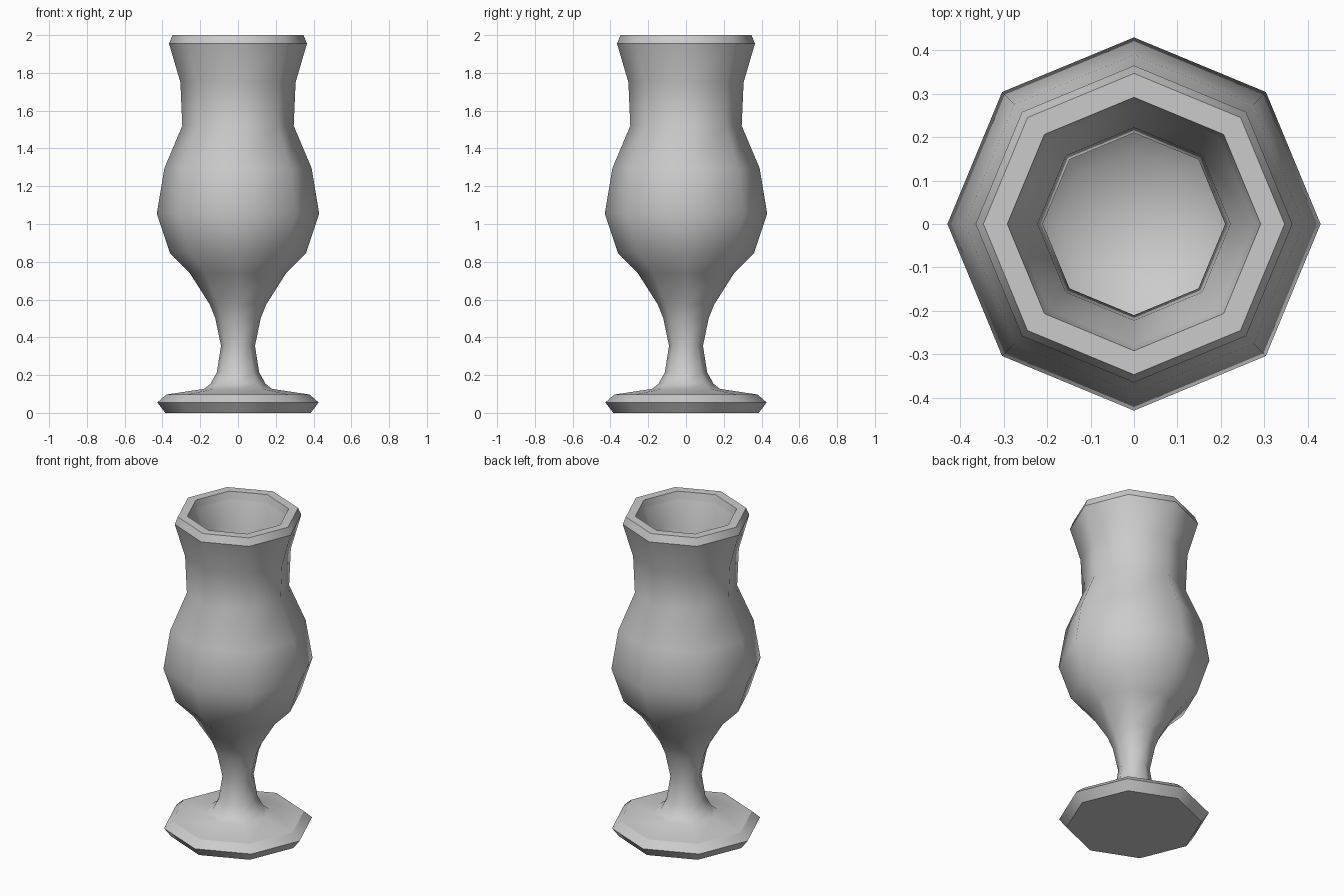
import bpy, bmesh, math

if "Cube" in bpy.data.objects:
    bpy.data.objects.remove(bpy.data.objects["Cube"])

SIDES = 8

# Lathe profile (radius, height, sharp ring?) from the foot, up the outside, down the inside
PROFILE = [
    (0.385, 0.0, True), (0.427, 0.055, True), (0.38, 0.097, True),      # foot
    (0.18, 0.127, False), (0.145, 0.155, False), (0.112, 0.215, False),  # foot to stem
    (0.09, 0.355, False), (0.12, 0.50, False), (0.15, 0.575, False),     # stem
    (0.255, 0.74, False), (0.36, 0.845, False), (0.43, 1.055, False),    # bulb
    (0.39, 1.295, False), (0.295, 1.52, False), (0.305, 1.75, False),    # neck
    (0.365, 1.955, True), (0.347, 2.0, True),                            # rim
    (0.292, 2.0, True), (0.282, 1.955, True),                            # inner lip
    (0.222, 1.75, False), (0.21, 1.53, False), (0.31, 1.28, False),      # inside
    (0.35, 1.06, False), (0.285, 0.88, False), (0.17, 0.78, False),
]

bm = bmesh.new()
rings = []
for r, z, _ in PROFILE:
    rings.append([bm.verts.new((r * math.cos(2 * math.pi * i / SIDES),
                                r * math.sin(2 * math.pi * i / SIDES), z))
                  for i in range(SIDES)])

# Walls between neighbouring rings
for a, b in zip(rings, rings[1:]):
    for i in range(SIDES):
        j = (i + 1) % SIDES
        bm.faces.new((a[i], a[j], b[j], b[i])).smooth = True

# Flat underside and rounded inner floor
bm.faces.new(rings[0][::-1])
floor = bm.verts.new((0, 0, 0.74))
for i in range(SIDES):
    bm.faces.new((rings[-1][i], rings[-1][(i + 1) % SIDES], floor)).smooth = True

# Crisp edges around the foot and rim
for ring, (_, _, sharp) in zip(rings, PROFILE):
    if sharp:
        for i in range(SIDES):
            bm.edges.get((ring[i], ring[(i + 1) % SIDES])).smooth = False

bmesh.ops.recalc_face_normals(bm, faces=bm.faces[:])
mesh = bpy.data.meshes.new("goblet_glass")
bm.to_mesh(mesh)
bm.free()

mat = bpy.data.materials.new("light_grey")
mat.diffuse_color = (0.6, 0.6, 0.6, 1)
mat.use_nodes = True
mat.node_tree.nodes["Principled BSDF"].inputs["Base Color"].default_value = mat.diffuse_color
mesh.materials.append(mat)
obj = bpy.data.objects.new("goblet_glass", mesh)
bpy.context.collection.objects.link(obj)
